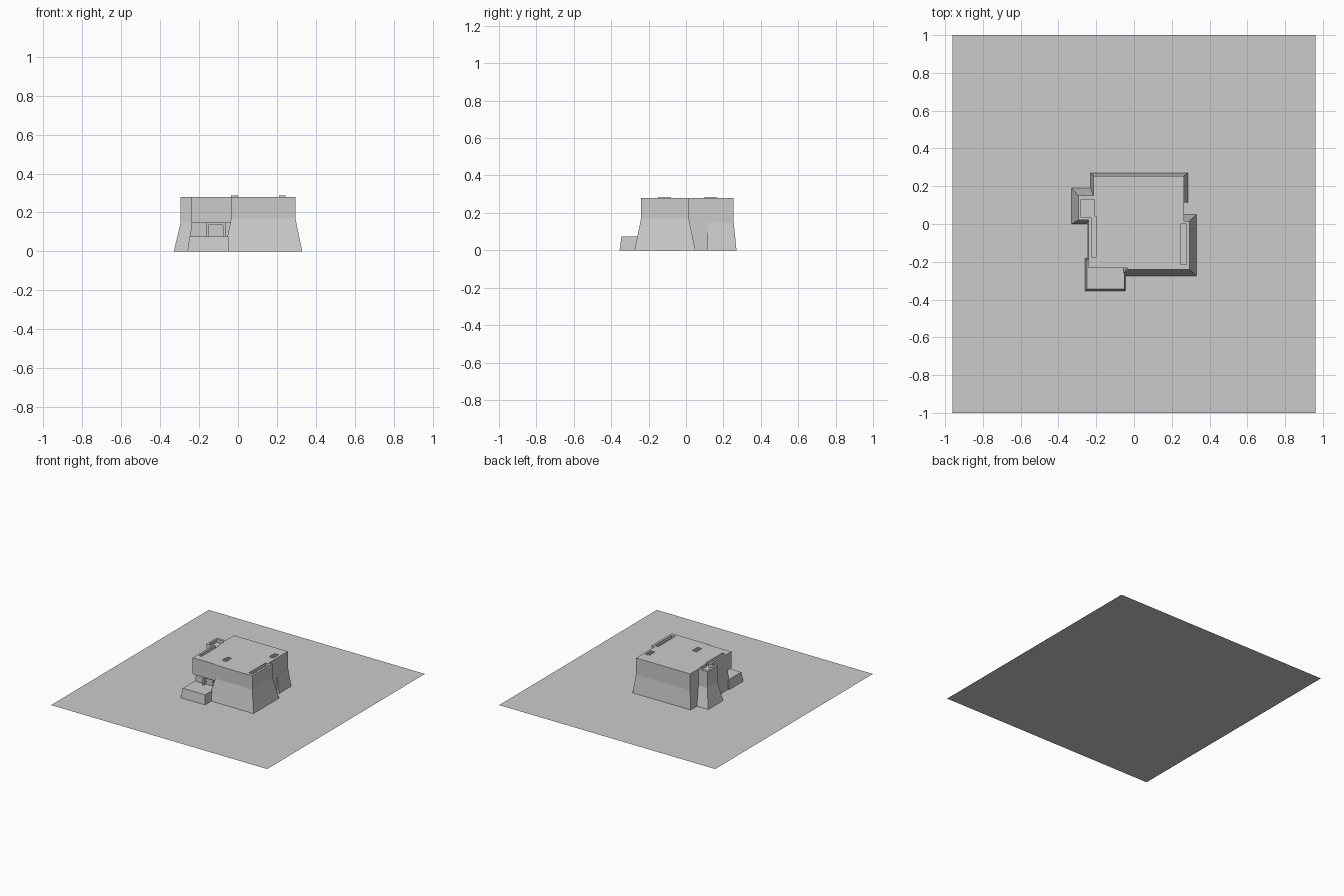
import bpy

default = bpy.data.objects.get("Cube")
if default:
    bpy.data.objects.remove(default, do_unlink=True)

concrete = bpy.data.materials.new("concrete_grey")
concrete.use_nodes = True
grey = (0.6, 0.6, 0.6, 1)
concrete.diffuse_color = grey
concrete.node_tree.nodes["Principled BSDF"].inputs["Base Color"].default_value = grey


def add_mesh(name, verts, faces):
    mesh = bpy.data.meshes.new(name)
    mesh.from_pydata(verts, [], faces)
    mesh.materials.append(concrete)
    obj = bpy.data.objects.new(name, mesh)
    bpy.context.collection.objects.link(obj)
    return obj


def prism(name, *levels):
    """Stack of rectangles, each (z, x0, x1, y0, y1), skinned into a closed solid."""
    verts, faces = [], [(3, 2, 1, 0)]
    for z, x0, x1, y0, y1 in levels:
        verts += [(x0, y0, z), (x1, y0, z), (x1, y1, z), (x0, y1, z)]
    for level in range(len(levels) - 1):
        b = level * 4
        for i in range(4):
            j = (i + 1) % 4
            faces.append((b + i, b + j, b + 4 + j, b + 4 + i))
    b = len(verts) - 4
    faces.append((b, b + 1, b + 2, b + 3))
    return add_mesh(name, verts, faces)


def box(name, x0, x1, y0, y1, z0, z1):
    return prism(name, (z0, x0, x1, y0, y1), (z1, x0, x1, y0, y1))


def carve(name, targets, *bounds):
    cutter = box(name, *bounds)
    cutter.hide_render = True
    cutter.hide_viewport = True
    cutter.display_type = 'WIRE'
    for obj in targets:
        mod = obj.modifiers.new(name, 'BOOLEAN')
        mod.operation = 'DIFFERENCE'
        mod.solver = 'EXACT'
        mod.object = cutter


ROOF, LEDGE = 0.28, 0.147

# Ground sheet
add_mesh("ground_sheet",
         [(-0.96, -1, 0), (0.96, -1, 0), (0.96, 1, 0), (-0.96, 1, 0)],
         [(0, 1, 2, 3)])

# Main body with battered lower walls
core = prism("main_body",
             (0, -0.23, 0.265, -0.19, 0.27),
             (LEDGE, -0.215, 0.265, -0.19, 0.255),
             (ROOF, -0.215, 0.265, -0.19, 0.255))

# Left wall, open below its front end
left_wall = prism("left_wall",
                  (0, -0.25, -0.15, -0.19, 0.05),
                  (LEDGE, -0.24, -0.15, -0.19, 0.05),
                  (ROOF, -0.24, -0.15, -0.19, 0.05))
box("front_overhang", -0.24, -0.03, -0.232, -0.188, LEDGE, ROOF)

# Thick front right bastion
bastion = prism("right_bastion",
                (0, -0.07, 0.33, -0.275, 0.05),
                (0.17, -0.035, 0.295, -0.24, 0.015),
                (ROOF, -0.035, 0.295, -0.24, 0.015))

# Left buttress tower
tower = prism("left_tower",
              (0, -0.33, -0.19, 0.0, 0.19),
              (LEDGE, -0.295, -0.19, 0.02, 0.15),
              (ROOF, -0.295, -0.19, 0.02, 0.15))

# Rear right sloped footing
prism("rear_right_footing",
      (0, 0.2, 0.285, 0.115, 0.27),
      (LEDGE, 0.2, 0.266, 0.115, 0.255))

# Low entrance block with door surround
prism("entrance_block",
      (0, -0.26, -0.045, -0.355, -0.18),
      (0.075, -0.25, -0.05, -0.345, -0.18))
for name, x0, x1, z0, z1 in (("door_jamb_left", -0.165, -0.152, 0.075, LEDGE),
                             ("door_jamb_right", -0.078, -0.065, 0.075, LEDGE),
                             ("door_lintel", -0.165, -0.065, 0.135, LEDGE)):
    box(name, x0, x1, -0.215, -0.185, z0, z1)

# Sunken roof channels
carve("left_channel_cutter", [core, left_wall, tower],
      -0.225, -0.2, -0.175, 0.04, 0.255, 0.3)
carve("right_channel_cutter", [core, bastion],
      0.245, 0.278, -0.215, 0.0, 0.255, 0.3)
carve("tower_pit_cutter", [core, left_wall, tower],
      -0.28, -0.21, 0.035, 0.13, 0.255, 0.3)

# Slatted roof vents
for side, x, y in (("front", -0.018, -0.115), ("rear", 0.228, 0.13)):
    box(side + "_vent", x - 0.017, x + 0.017, y - 0.034, y + 0.034, 0.275, 0.282)
    for i in range(5):
        sy = y + (i - 2) * 0.014
        box(f"{side}_vent_slat_{i + 1}", x - 0.017, x + 0.017,
            sy - 0.004, sy + 0.004, 0.28, 0.286)
